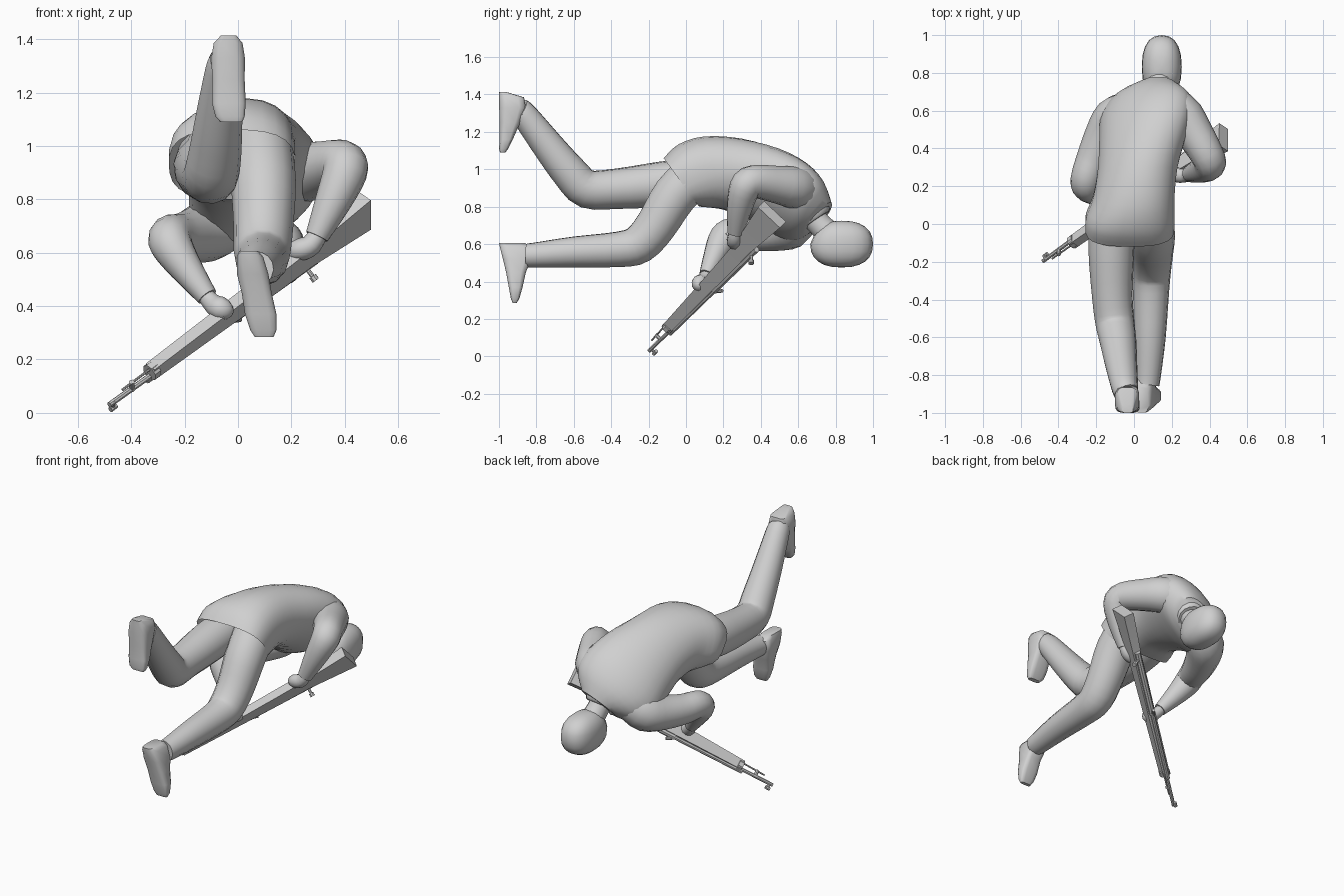
import bpy, bmesh, math
from mathutils import Vector

if "Cube" in bpy.data.objects:
    bpy.data.objects.remove(bpy.data.objects["Cube"])

GREY = bpy.data.materials.new("plain_grey")
GREY.diffuse_color = (0.63, 0.63, 0.63, 1)
GREY.use_nodes = True
GREY.node_tree.nodes["Principled BSDF"].inputs["Base Color"].default_value = GREY.diffuse_color


def finish(name, bm, angle=40):
    bmesh.ops.recalc_face_normals(bm, faces=bm.faces)
    mesh = bpy.data.meshes.new(name)
    bm.to_mesh(mesh)
    bm.free()
    mesh.materials.append(GREY)
    ob = bpy.data.objects.new(name, mesh)
    bpy.context.collection.objects.link(ob)
    bpy.ops.object.select_all(action='DESELECT')
    bpy.context.view_layer.objects.active = ob
    ob.select_set(True)
    bpy.ops.object.shade_smooth_by_angle(angle=math.radians(angle))
    return ob


def spow(v, power):
    return math.copysign(abs(v) ** power, v)


def ring(c, a, b, n=16, power=1.0):
    """Closed (super)elliptic ring around c with half axes a and b."""
    c, a, b = Vector(c), Vector(a), Vector(b)
    angles = [2 * math.pi * (i + 0.5) / n for i in range(n)]
    return [c + a * spow(math.sin(t), power) + b * spow(math.cos(t), power) for t in angles]


def loft(name, rings, angle=40, open_start=False):
    bm = bmesh.new()
    rows = [[bm.verts.new(p) for p in r] for r in rings]
    n = len(rows[0])
    for r, s in zip(rows, rows[1:]):
        for i in range(n):
            bm.faces.new((r[i], r[(i + 1) % n], s[(i + 1) % n], s[i]))
    if not open_start:
        bm.faces.new(rows[0])
    bm.faces.new(rows[-1])
    return finish(name, bm, angle)


def smooth_rows(rows, steps=3):
    """Catmull-Rom interpolation through rows of numbers."""
    out = []
    for i in range(len(rows) - 1):
        p1, p2 = rows[i], rows[i + 1]
        p0, p3 = rows[max(i - 1, 0)], rows[min(i + 2, len(rows) - 1)]
        for k in range(steps):
            t = k / steps
            out.append([0.5 * (2 * b + (c - a) * t + (2 * a - 5 * b + 4 * c - d) * t * t
                               + (3 * b - a - 3 * c + d) * t ** 3)
                        for a, b, c, d in zip(p0, p1, p2, p3)])
    return out + [list(rows[-1])]


def limb(name, rows, n=14, open_start=False):
    """Tube through rows of x, y, z, radius."""
    rows = smooth_rows(rows)
    pts = [Vector(r[:3]) for r in rows]
    rings, a = [], None
    for i, p in enumerate(pts):
        t = (pts[min(i + 1, len(pts) - 1)] - pts[max(i - 1, 0)]).normalized()
        a = t.orthogonal() if a is None else a - t * a.dot(t)
        a.normalize()
        rings.append(ring(p, a * rows[i][3], t.cross(a) * rows[i][3], n))
    return loft(name, rings, open_start=open_start)


# Jacket, open at the hem: top y, z, bottom y, z, centre x, half width, side tilt, squareness
jacket = [(-.12, 1.06, .07, .80, -.022, .236, .0, .72),
          (-.04, 1.135, .12, .795, -.02, .236, .0, .8),
          (.10, 1.175, .20, .785, .0, .216, .015, .9),
          (.30, 1.16, .30, .75, .02, .212, .04, 1),
          (.50, 1.095, .42, .70, .045, .23, .08, 1),
          (.65, 1.005, .50, .66, .065, .24, .11, 1),
          (.74, .91, .58, .65, .10, .205, .09, .95),
          (.78, .81, .64, .67, .125, .11, .04, .9)]
loft("jacket", [ring((x, (ty + by) / 2, (tz + bz) / 2),
                     (0, (ty - by) / 2, (tz - bz) / 2), (w, 0, k), 24, p)
                for ty, tz, by, bz, x, w, k, p in smooth_rows(jacket)], open_start=True)

# Neck, collar and head
limb("neck", [(.12, .65, .79, .075), (.13, .70, .72, .066), (.14, .77, .65, .07)])
limb("collar", [(.122, .665, .785, .105), (.13, .69, .745, .094), (.132, .70, .73, .08)])
bm = bmesh.new()
bmesh.ops.create_uvsphere(bm, u_segments=20, v_segments=12, radius=1)
for v in bm.verts:
    x, y, z = (spow(c, .84) for c in v.co)
    nape = max(0, z) * max(0, -y)      # cut back where the skull meets the neck
    v.co = Vector((.147 + x * .106, .832 + y * .168 * (1 - .25 * nape), .60 + z * .125))
finish("head", bm)

# Legs
limb("raised_leg", [(-.11, .10, .95, .12), (-.12, -.13, .92, .122), (-.115, -.38, .895, .108),
                    (-.10, -.53, .895, .104), (-.085, -.62, .98, .098),
                    (-.07, -.73, 1.115, .087), (-.05, -.86, 1.285, .072),
                    (-.042, -.89, 1.315, .066)], open_start=True)
limb("lower_leg", [(.08, .07, .99, .125), (.095, -.06, .86, .122), (.095, -.16, .70, .112),
                   (.09, -.25, .60, .106), (.09, -.36, .572, .096), (.085, -.60, .558, .083),
                   (.075, -.80, .542, .068), (.07, -.85, .54, .064)], open_start=True)


# Boots: z, centre x, half width, sole y, instep y
def boot(name, rows):
    loft(name, [ring((x, (y0 + y1) / 2, z), (0, (y1 - y0) / 2, 0), (w, 0, 0), 12, .5)
                for z, x, w, y0, y1 in rows], 50)


boot("raised_boot", [(1.413, -.035, .03, -1, -.96), (1.385, -.037, .055, -1, -.865),
                     (1.33, -.037, .064, -1, -.855), (1.25, -.036, .062, -.998, -.885),
                     (1.16, -.034, .064, -.997, -.925), (1.11, -.03, .056, -1, -.95),
                     (1.09, -.025, .042, -.995, -.965)])
boot("lower_boot", [(.606, .04, .036, -1, -.86), (.585, .045, .05, -.997, -.825),
                    (.52, .055, .06, -.98, -.825), (.45, .07, .057, -.963, -.855),
                    (.37, .085, .06, -.948, -.873), (.31, .095, .05, -.937, -.89),
                    (.285, .098, .036, -.927, -.905)])

# Sleeves and hands
limb("left_sleeve", [(-.03, .59, .74, .11), (-.10, .555, .69, .118), (-.16, .46, .665, .105),
                     (-.215, .34, .655, .092), (-.25, .25, .66, .083), (-.25, .20, .63, .08),
                     (-.20, .16, .55, .064), (-.115, .11, .435, .04)], open_start=True)
limb("left_hand", [(-.13, .12, .45, .03), (-.095, .095, .41, .038), (-.065, .075, .39, .046),
                   (-.035, .075, .385, .034), (-.022, .08, .385, .012)], 10)
limb("right_sleeve", [(.11, .61, .89, .11), (.235, .59, .90, .115), (.32, .48, .92, .10),
                      (.39, .36, .935, .088), (.40, .315, .90, .084), (.355, .285, .79, .068),
                      (.295, .265, .66, .044)], open_start=True)
limb("right_hand", [(.305, .268, .68, .034), (.275, .26, .63, .04), (.235, .26, .612, .042),
                    (.20, .275, .605, .032), (.185, .285, .605, .012)], 10)

# Rifle frame: s runs from muzzle to butt, h to the sights, w sideways
U = Vector((.70, .487, .527)).normalized()
H = Vector((0, .72, -.69))
H = (H - U * H.dot(U)).normalized()
W = U.cross(H)
MUZZLE = Vector((-.482, -.197, .03))


def at(s, h, w=0):
    return MUZZLE + U * s + H * h + W * w


# Stock: s, low h, high h, half width
bm = bmesh.new()
rows = [[bm.verts.new(at(s, h, w)) for h, w in ((a, -k), (b, -k), (b, k), (a, k))]
        for s, a, b, k in ((.22, -.04, .016, .023), (.62, -.045, .028, .025),
                           (.88, -.05, .038, .026), (1.06, -.055, .04, .026),
                           (1.37, -.092, .068, .033))]
for r, q in zip(rows, rows[1:]):
    for i in range(4):
        bm.faces.new((r[i], r[(i + 1) % 4], q[(i + 1) % 4], q[i]))
bm.faces.new(rows[0])
bm.faces.new(rows[-1])
finish("rifle_stock", bm, 20)


def rod(name, p, q, r, n=8):
    t = (q - p).normalized()
    a = t.orthogonal().normalized()
    loft(name, [ring(c, a * r, t.cross(a) * r, n) for c in (p, q)])


# Barrel, rod, receiver and fittings
rod("barrel", at(0, 0), at(.85, .035), .011)
rod("gas_tube", at(.2, .02), at(.66, .038), .013)
rod("receiver", at(.66, .036), at(1.1, .052), .019)
rod("cleaning_rod", at(.07, -.028), at(.24, -.028), .005)
rod("front_sight", at(.02, -.008), at(.02, .032), .008)
rod("sight_hood", at(.005, .03), at(.035, .03), .011)
rod("rod_bracket", at(.12, -.034), at(.12, .012), .011)
rod("barrel_band", at(.215, -.01), at(.245, -.01), .034)
rod("rear_sight", at(.66, .045), at(.70, .07), .010)
rod("bolt_handle", at(1.05, .05), at(1.05, .08, -.045), .009)
rod("bolt_knob", at(1.05, .074, -.038), at(1.05, .085, -.055), .015)
